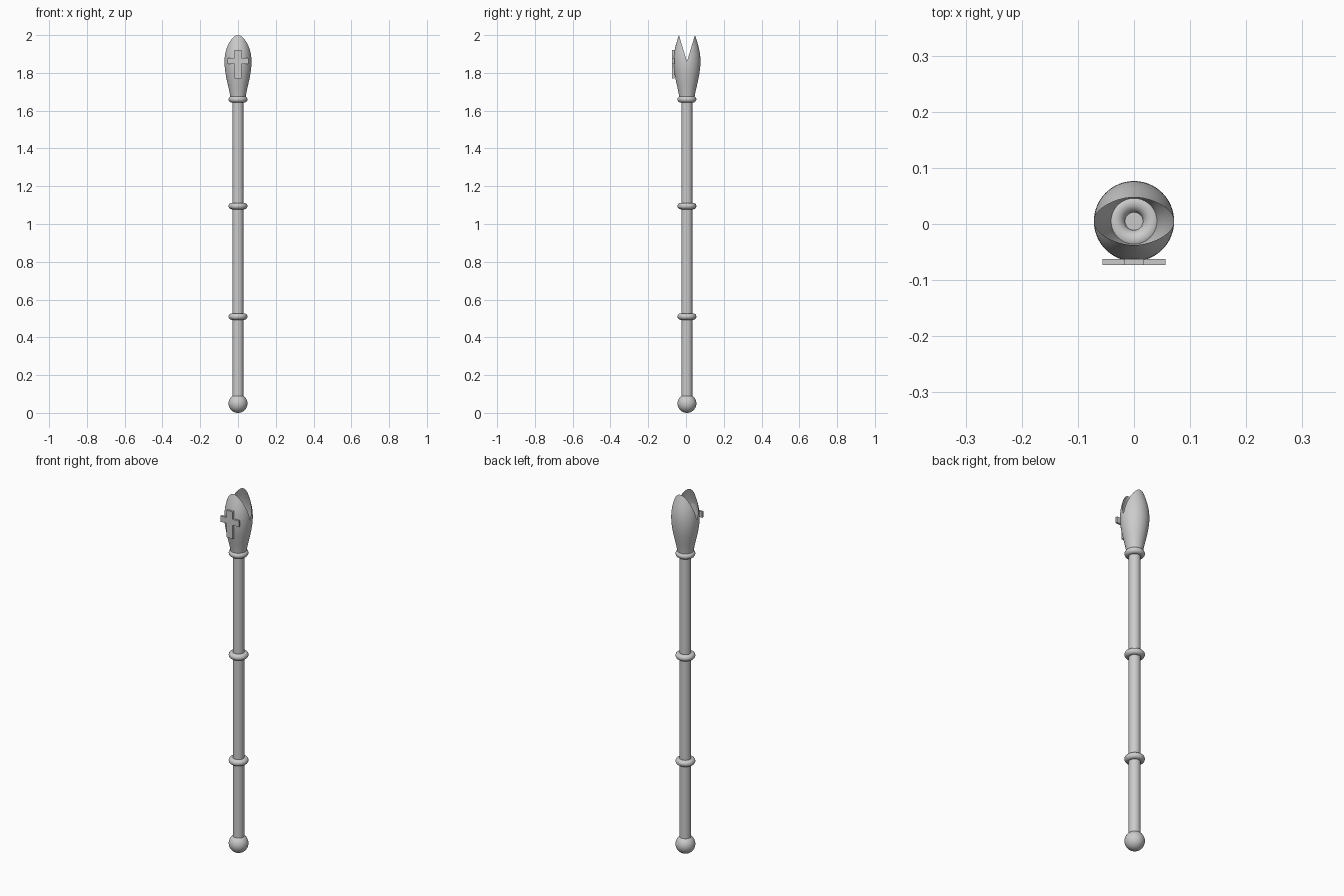
import bpy, bmesh, math
from mathutils import Vector
from mathutils.geometry import interpolate_bezier

if "Cube" in bpy.data.objects:
    bpy.data.objects.remove(bpy.data.objects["Cube"])

CY = 0.005          # staff axis sits slightly behind centre, balancing the cross
RING_Z = (0.51, 1.095, 1.66)


def finish(name, smooth=True):
    ob = bpy.context.object
    ob.name = name
    if smooth:
        bpy.ops.object.shade_smooth_by_angle(angle=math.radians(35))
    return ob


def mesh_object(name, bm, y, smooth):
    me = bpy.data.meshes.new(name)
    bm.to_mesh(me)
    bm.free()
    ob = bpy.data.objects.new(name, me)
    ob.location.y = y
    bpy.context.collection.objects.link(ob)
    bpy.ops.object.select_all(action='DESELECT')
    ob.select_set(True)
    bpy.context.view_layer.objects.active = ob
    return finish(name, smooth)


# Shaft
bpy.ops.mesh.primitive_cylinder_add(vertices=32, radius=0.029, depth=1.61,
                                    location=(0, CY, 0.855))
finish("shaft")

# Ball at the foot
bpy.ops.mesh.primitive_uv_sphere_add(segments=32, ring_count=16, radius=0.05,
                                     location=(0, CY, 0.05))
finish("foot_ball")

# Rings along the shaft
for i, z in enumerate(RING_Z):
    bpy.ops.mesh.primitive_torus_add(major_radius=0.033, minor_radius=0.017,
                                     major_segments=40, minor_segments=16,
                                     location=(0, CY, z))
    finish(f"ring_{i + 1}")

# Head: half of a hollow bulb, top sliced on a slant, mirrored into two points
lower = [Vector(p) for p in ((0.040, 0, 1.67), (0.049, 0, 1.73),
                             (0.0715, 0, 1.79), (0.0715, 0, 1.86))]
upper = [Vector(p) for p in ((0.0715, 0, 1.86), (0.0715, 0, 1.92),
                             (0.055, 0, 1.96), (0.0425, 0, 2.0))]
profile = interpolate_bezier(*lower, 12) + interpolate_bezier(*upper, 14)[1:]
bm = bmesh.new()
verts = [bm.verts.new(p) for p in profile]
edges = [bm.edges.new(pair) for pair in zip(verts, verts[1:])]
bmesh.ops.spin(bm, geom=verts + edges, cent=(0, 0, 0), axis=(0, 0, 1),
               angle=math.pi, steps=32)
bmesh.ops.bisect_plane(bm, geom=bm.verts[:] + bm.edges[:] + bm.faces[:],
                       plane_co=(0, 0, 1.86), plane_no=(0, -0.14, 0.0425),
                       clear_outer=True)
half = bm.verts[:] + bm.edges[:] + bm.faces[:]
bmesh.ops.mirror(bm, geom=half, axis='Y', merge_dist=0.0001)
bmesh.ops.remove_doubles(bm, verts=bm.verts[:], dist=0.00005)
bmesh.ops.recalc_face_normals(bm, faces=bm.faces[:])
# make sure the open shell faces outwards
ref = max(bm.faces, key=lambda f: f.calc_center_median().x)
if ref.normal.x < 0:
    bmesh.ops.reverse_faces(bm, faces=bm.faces[:])
mesh_object("split_head", bm, CY, True)

# Cross plate on the front
w, arm = 0.018, 0.056
right = [(w, 1.77), (w, 1.846), (arm, 1.846), (arm, 1.879), (w, 1.879), (w, 1.92)]
outline = right + [(-x, z) for x, z in reversed(right)]
bm = bmesh.new()
face = bm.faces.new([bm.verts.new((x, -0.073, z)) for x, z in outline])
ext = bmesh.ops.extrude_face_region(bm, geom=[face], use_keep_orig=True)
bmesh.ops.translate(bm, vec=(0, 0.011, 0),
                    verts=[g for g in ext["geom"] if isinstance(g, bmesh.types.BMVert)])
bmesh.ops.recalc_face_normals(bm, faces=bm.faces[:])
mesh_object("cross", bm, 0, False)
